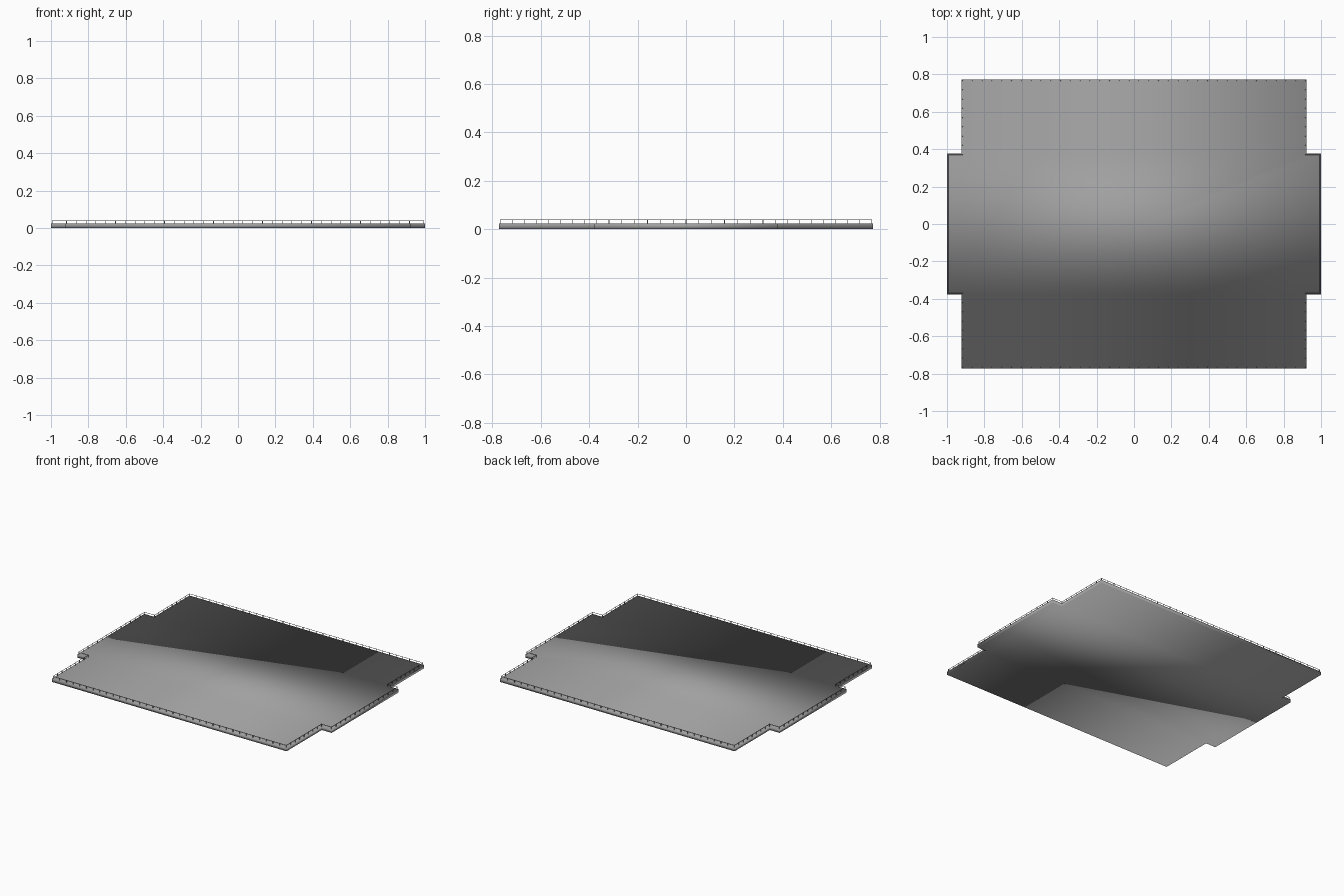
import bpy, bmesh
from mathutils import Vector, Matrix

if "Cube" in bpy.data.objects:
    bpy.data.objects.remove(bpy.data.objects["Cube"])

W, T, D, N = 0.923, 1.0, 0.773, 0.377   # body half width, tab reach, half depth, tab half depth
SLAB_TOP, RAIL_TOP = 0.023, 0.041
GREY = (0.35, 0.35, 0.35, 1)

mat = bpy.data.materials.new("dark_grey")
mat.diffuse_color = GREY
mat.use_nodes = True
mat.node_tree.nodes["Principled BSDF"].inputs["Base Color"].default_value = mat.diffuse_color


def outline(inset=0.0):
    """Cross-shaped plan, counter-clockwise, optionally inset."""
    w, t, d, n = (v - inset for v in (W, T, D, N))
    return [(-w, -d), (w, -d), (w, -n), (t, -n), (t, n), (w, n),
            (w, d), (-w, d), (-w, n), (-t, n), (-t, -n), (-w, -n)]


def finish(bm, name):
    bmesh.ops.recalc_face_normals(bm, faces=bm.faces)
    me = bpy.data.meshes.new(name)
    bm.to_mesh(me)
    bm.free()
    me.materials.append(mat)
    ob = bpy.data.objects.new(name, me)
    bpy.context.collection.objects.link(ob)
    return ob


def add_box(bm, centre, size):
    m = Matrix.Translation(centre) @ Matrix.Diagonal((*size, 1))
    bmesh.ops.create_cube(bm, size=1, matrix=m)


# Flat deck, softly shaded across its edges
bm = bmesh.new()
base = bm.faces.new([bm.verts.new((x, y, 0)) for x, y in outline()])
top = bmesh.ops.extrude_face_region(bm, geom=[base], use_keep_orig=True)["geom"]
bmesh.ops.translate(bm, vec=(0, 0, SLAB_TOP),
                    verts=[v for v in top if isinstance(v, bmesh.types.BMVert)])
deck = finish(bm, "deck")
for p in deck.data.polygons:
    p.use_smooth = True

# Railing: thin posts and a handrail following the deck edge
posts, rail = bmesh.new(), bmesh.new()
pts = [Vector((x, y, 0)) for x, y in outline(0.006)]
for a, b in zip(pts, pts[1:] + pts[:1]):
    run = b - a
    count = max(1, round(run.length / 0.052))
    for i in range(count):
        p = a + run * (i / count)
        add_box(posts, (p.x, p.y, (SLAB_TOP + RAIL_TOP) / 2),
                (0.003, 0.003, RAIL_TOP - SLAB_TOP))
    mid = (a + b) / 2
    add_box(rail, (mid.x, mid.y, RAIL_TOP - 0.002),
            (abs(run.x) + 0.002, abs(run.y) + 0.002, 0.002))
finish(posts, "railing_posts")
finish(rail, "handrail")
